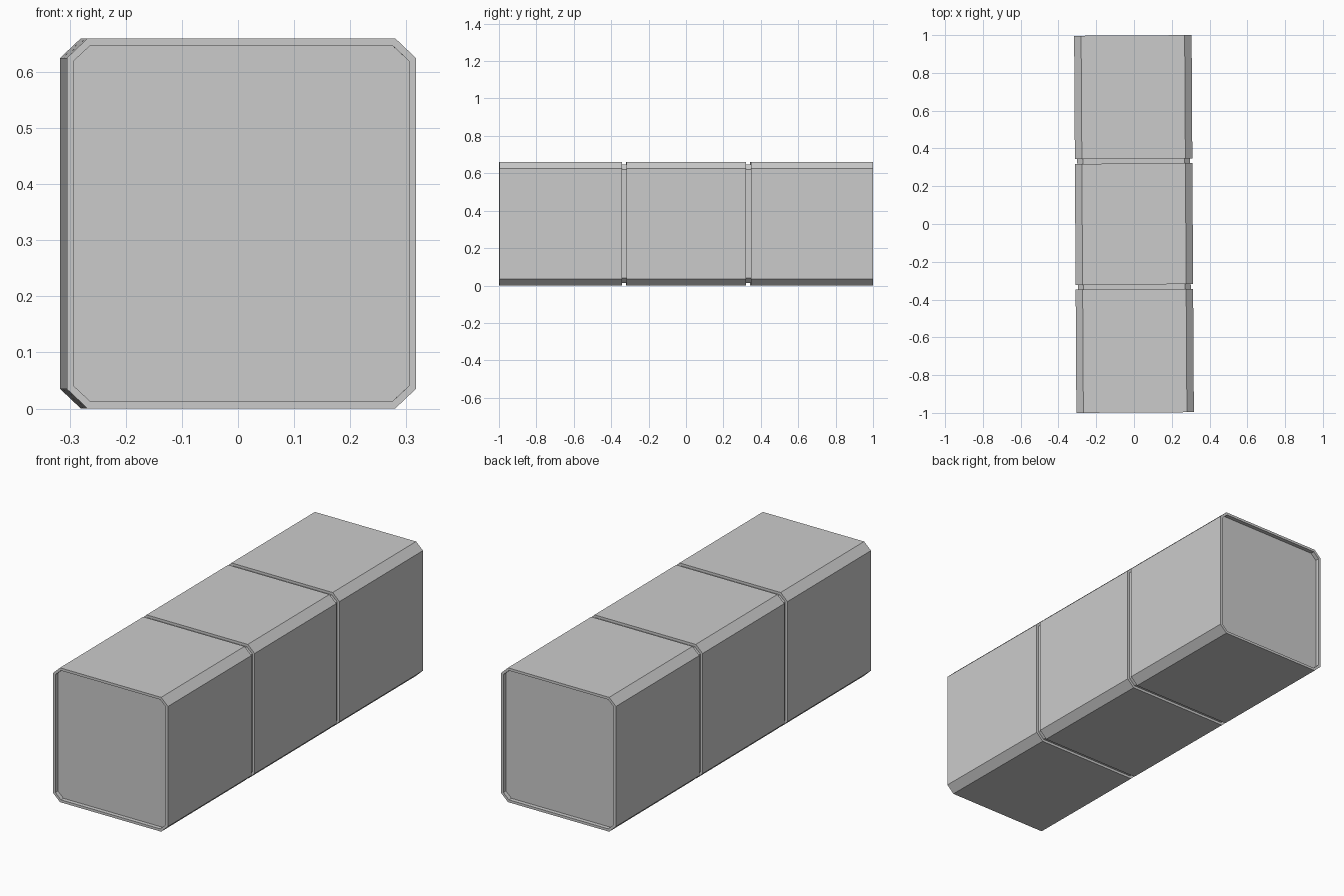
import bpy, bmesh
from math import cos, sin

if "Cube" in bpy.data.objects:
    bpy.data.objects.remove(bpy.data.objects["Cube"])

HALF_W, HEIGHT, CUT_X, CUT_Z = 0.311, 0.66, 0.037, 0.035
RIM, RECESS, YAW = 0.0125, 0.02, 0.006


def outline(inset):
    # Chamfered square section, shrunk evenly on every side
    w, h = HALF_W - inset, HEIGHT / 2 - inset
    cx, cz = CUT_X - inset * 0.58, CUT_Z - inset * 0.58
    quarter = [(w, h - cz), (w - cx, h)]
    upper = quarter + [(-x, z) for x, z in reversed(quarter)]
    return [(x, z + HEIGHT / 2) for x, z in upper + [(-x, -z) for x, z in upper]]


def loft(name, rings):
    # Skin a list of (y, inset) sections and cap both ends
    bm = bmesh.new()
    loops = [[bm.verts.new((x, y, z)) for x, z in outline(inset)]
             for y, inset in rings]
    for a, b in zip(loops, loops[1:]):
        for i in range(8):
            j = (i + 1) % 8
            bm.faces.new((a[i], a[j], b[j], b[i]))
    bm.faces.new(loops[0])
    bm.faces.new(loops[-1])
    bmesh.ops.recalc_face_normals(bm, faces=bm.faces)
    mesh = bpy.data.meshes.new(name)
    bm.to_mesh(mesh)
    bm.free()
    obj = bpy.data.objects.new(name, mesh)
    bpy.context.collection.objects.link(obj)
    obj.rotation_euler.z = YAW
    return obj


END = (1 - HALF_W * sin(YAW)) / cos(YAW)
SEAM_OUT, SEAM_IN = 0.345, 0.32

# Centre block
loft("middle_block", [(-SEAM_IN, 0), (SEAM_IN, 0)])

# End blocks with recessed outer faces, and the narrow necks joining them
for side, label in ((-1, "front"), (1, "rear")):
    loft(label + "_block", [(side * SEAM_OUT, 0), (side * END, 0),
                            (side * END, RIM), (side * (END - RECESS), RIM)])
    loft(label + "_joint", [(side * SEAM_IN, RIM), (side * SEAM_OUT, RIM)])
